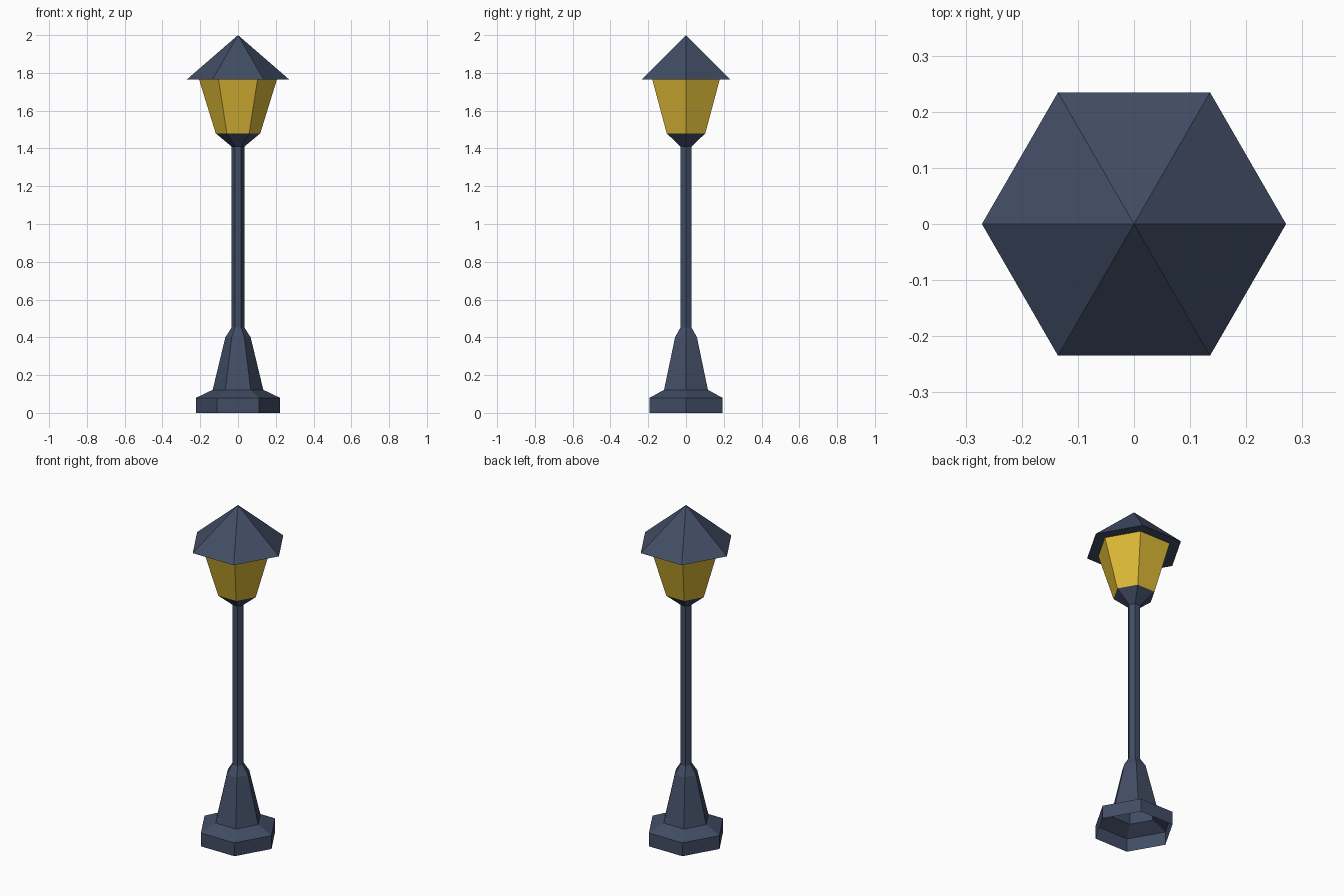
import bpy, bmesh, math

if "Cube" in bpy.data.objects:
    bpy.data.objects.remove(bpy.data.objects["Cube"])

SIDES = 6


def material(name, colour):
    m = bpy.data.materials.new(name)
    m.diffuse_color = (*colour, 1.0)
    m.use_nodes = True
    m.node_tree.nodes["Principled BSDF"].inputs["Base Color"].default_value = m.diffuse_color
    return m


def hex_shell(name, profile, mat):
    """Sweep (radius, height) points, listed bottom to top, round six flat sides."""
    bm = bmesh.new()
    rings = []
    for r, z in profile:
        if r == 0:
            rings.append([bm.verts.new((0, 0, z))] * SIDES)
        else:
            rings.append([bm.verts.new((r * math.cos(i * math.tau / SIDES),
                                        r * math.sin(i * math.tau / SIDES), z))
                          for i in range(SIDES)])
    for low, high in zip(rings, rings[1:]):
        for i in range(SIDES):
            j = (i + 1) % SIDES
            corners = [low[i], low[j], high[j], high[i]]
            bm.faces.new(list(dict.fromkeys(corners)))
    mesh = bpy.data.meshes.new(name)
    bm.to_mesh(mesh)
    bm.free()
    mesh.materials.append(mat)
    obj = bpy.data.objects.new(name, mesh)
    bpy.context.collection.objects.link(obj)
    return obj


slate = material("slate_metal", (0.054, 0.074, 0.130))
amber = material("amber_glass", (0.730, 0.490, 0.038))

# Hollow stepped foot, open underneath
hex_shell("base", [(0.222, 0), (0.222, 0.08), (0.134, 0.122),
                   (0.067, 0.40), (0.034, 0.452)], slate)
# Slim post
hex_shell("post", [(0.034, 0.452), (0.034, 1.41)], slate)
# Flared cup under the lantern
hex_shell("lantern_cup", [(0.034, 1.41), (0.118, 1.48)], slate)
# Tapered glass panes
hex_shell("lantern_glass", [(0.118, 1.48), (0.206, 1.765)], amber)
# Pointed roof with a flat eave underside
hex_shell("roof", [(0.206, 1.765), (0.271, 1.765), (0, 2.0)], slate)
